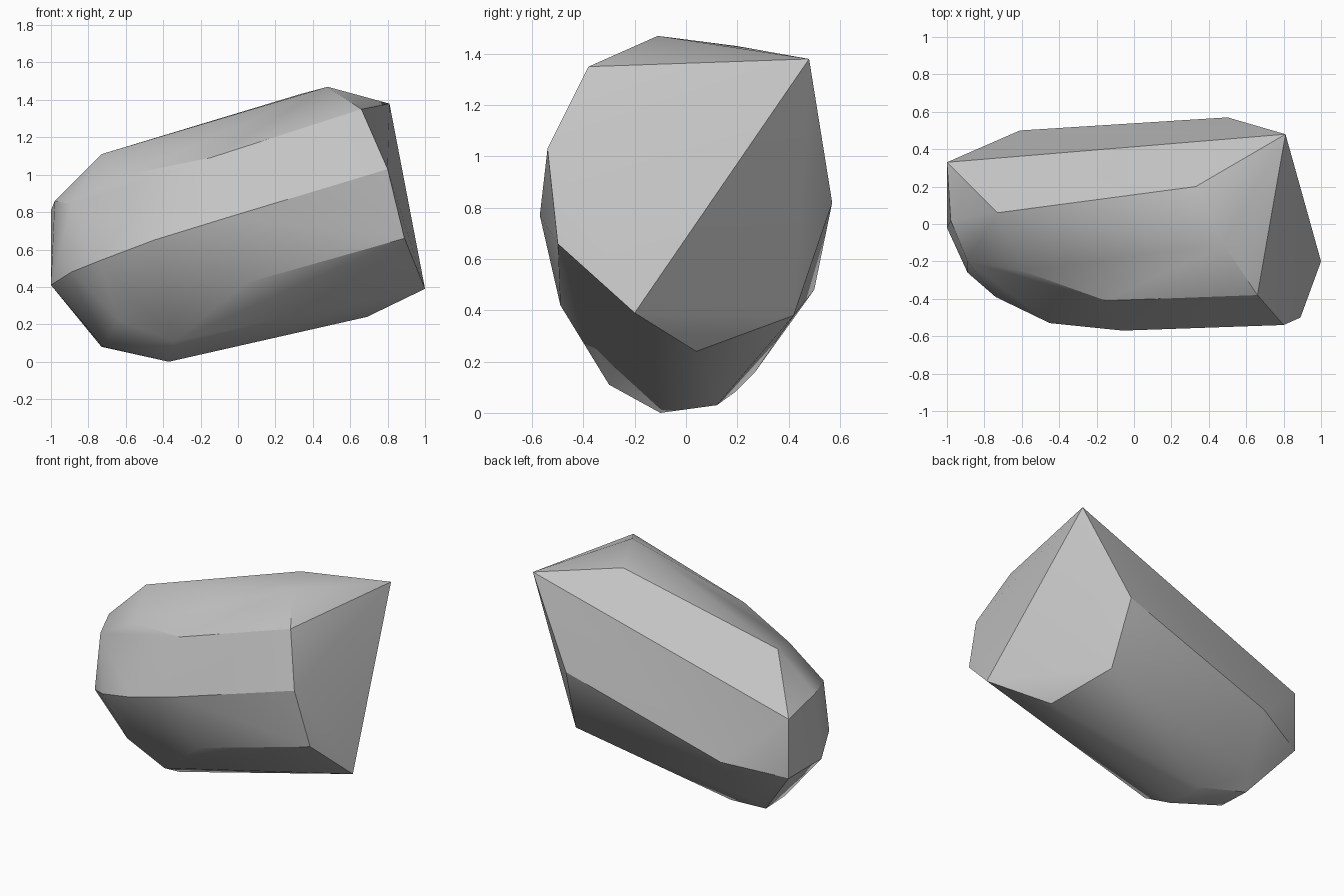
import bpy
import bmesh
import math

default_cube = bpy.data.objects.get("Cube")
if default_cube:
    bpy.data.objects.remove(default_cube, do_unlink=True)

# Single stone colour
stone_grey = bpy.data.materials.new("stone_grey")
stone_grey.use_nodes = True
colour = (0.55, 0.55, 0.55, 1)
stone_grey.diffuse_color = colour
stone_grey.node_tree.nodes["Principled BSDF"].inputs["Base Color"].default_value = colour

# Corners of the broken, slanting end
broken_end = [
    (1, -.2, .39), (.69, .04, .24), (.53, .42, .38), (.5, .57, .82),
    (.81, .48, 1.38), (.66, -.38, 1.35), (.8, -.54, 1.03), (.89, -.5, .66),
]
# Ridge running along the top
top_ridge = [
    (.48, -.11, 1.47), (.33, .2, 1.43), (-.73, .06, 1.11),
    (-.15, -.41, 1.09), (-.6, -.25, 1),
]
# Blunt end, small flat facet and the corners around it
blunt_end = [
    (-1, .33, .81), (-1, .33, .41), (-1, -.02, .41), (-.98, .02, .86),
    (-.89, -.2, .84), (-.89, -.26, .48), (-.74, -.39, .54),
]
# Bulging front and back flanks
flanks = [
    (-.06, -.57, .77), (-.45, -.53, .65), (.04, -.49, .42), (-.61, .5, .48),
]
# Underside the stone rests on
underside = [
    (-.37, -.1, 0), (-.42, .12, .03), (-.73, .19, .08), (-.7, .27, .16),
    (-.72, -.03, .08), (-.34, -.3, .11), (-.64, -.27, .22),
]


def convex_stone(name, corners, material):
    """Wrap a tight skin of flat facets around the corner points."""
    bm = bmesh.new()
    for corner in corners:
        bm.verts.new(corner)
    hull = bmesh.ops.convex_hull(bm, input=bm.verts[:], use_existing_faces=False)
    inside = {v for v in hull["geom_interior"] if isinstance(v, bmesh.types.BMVert)}
    bmesh.ops.delete(bm, geom=list(inside), context="VERTS")
    # Merge triangles lying in nearly the same plane
    bmesh.ops.dissolve_limit(bm, angle_limit=math.radians(2),
                             verts=bm.verts[:], edges=bm.edges[:])
    bmesh.ops.recalc_face_normals(bm, faces=bm.faces[:])
    mesh = bpy.data.meshes.new(name)
    bm.to_mesh(mesh)
    bm.free()
    mesh.materials.append(material)
    stone = bpy.data.objects.new(name, mesh)
    bpy.context.collection.objects.link(stone)
    return stone


# Rock with soft shading over shallow facets and crisp main edges
rock = convex_stone("rock", broken_end + top_ridge + blunt_end + flanks + underside,
                    stone_grey)
bpy.ops.object.select_all(action="DESELECT")
rock.select_set(True)
bpy.context.view_layer.objects.active = rock
bpy.ops.object.shade_smooth_by_angle(angle=math.radians(30))
